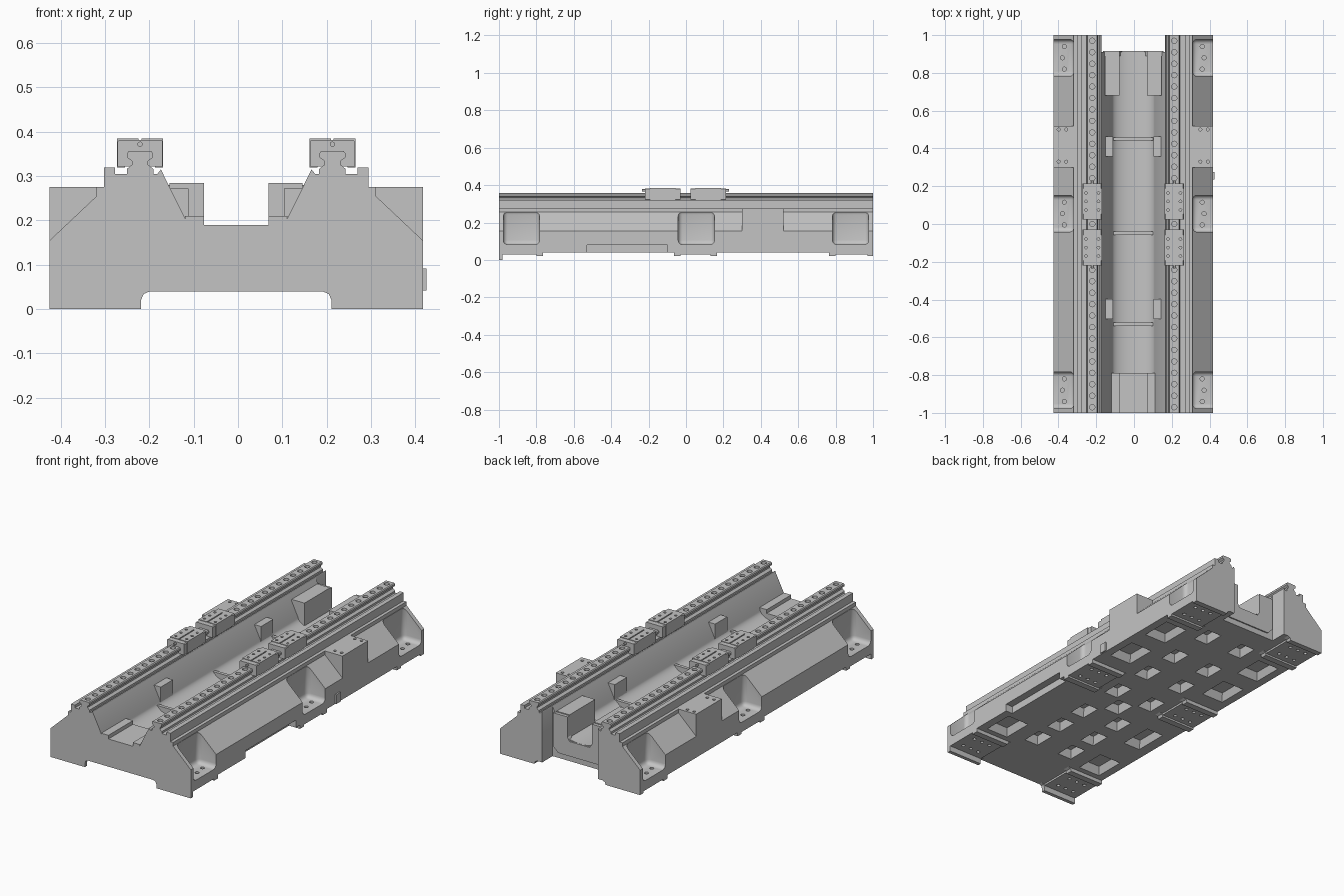
import bpy, bmesh, math
from mathutils import Matrix

CX = -0.004      # centre line of the casting
RAIL = 0.217     # rail offset from the centre line
SIDES = (-1, 1)
POCKETS = (-0.88, 0.055, 0.88)

cube = bpy.data.objects.get("Cube")
if cube:
    bpy.data.objects.remove(cube)

mat = bpy.data.materials.new("machine_grey")
mat.use_nodes = True
GREY = (0.55, 0.55, 0.55, 1)
mat.diffuse_color = GREY
mat.node_tree.nodes["Principled BSDF"].inputs["Base Color"].default_value = GREY


def sym(half):
    """Close a half profile by mirroring it."""
    return half + [(-x, z) for x, z in reversed(half)]


def shift(pts, dx):
    return [(x + dx, z) for x, z in pts]


def prism(bm, pts, y0, y1, s=1):
    """Extrude an x-z profile along y with outward normals; s = -1 mirrors it."""
    pts = [(CX + s * x, z) for x, z in pts]
    n = len(pts)
    area = sum(pts[i - 1][0] * pts[i][1] - pts[i][0] * pts[i - 1][1] for i in range(n))
    if area < 0:
        pts.reverse()
    a = [bm.verts.new((x, y0, z)) for x, z in pts]
    b = [bm.verts.new((x, y1, z)) for x, z in pts]
    faces = [bm.faces.new(a), bm.faces.new(b[::-1])]
    for i in range(n):
        j = (i + 1) % n
        faces.append(bm.faces.new((a[i], b[i], b[j], a[j])))
    return faces


def block(bm, x0, x1, y0, y1, z0, z1, s=1, bevel=0):
    faces = prism(bm, [(x0, z0), (x1, z0), (x1, z1), (x0, z1)], y0, y1, s)
    if bevel:
        edges = list({e for f in faces for e in f.edges})
        bmesh.ops.bevel(bm, geom=edges, offset=bevel, segments=4, profile=0.5, affect='EDGES')


def drum(bm, x, y, z0, z1, r, s=1, n=14):
    m = Matrix.Translation((CX + s * x, y, (z0 + z1) / 2))
    bmesh.ops.create_cone(bm, cap_ends=True, segments=n, radius1=r, radius2=r,
                          depth=z1 - z0, matrix=m)


def taper(bm, x, y, w, d, z0, z1, s=1):
    """Rectangular recess narrowing upwards."""
    low = [(-w, -d), (w, -d), (w, d), (-w, d)]
    a = [bm.verts.new((CX + s * x + u, y + v, z0)) for u, v in low]
    b = [bm.verts.new((CX + s * x + u * .72, y + v * .72, z1)) for u, v in low]
    bm.faces.new(a[::-1])
    bm.faces.new(b)
    for i in range(4):
        j = (i + 1) % 4
        bm.faces.new((a[i], a[j], b[j], b[i]))


def finish(bm, name):
    me = bpy.data.meshes.new(name)
    bm.to_mesh(me)
    bm.free()
    me.materials.append(mat)
    ob = bpy.data.objects.new(name, me)
    bpy.context.collection.objects.link(ob)
    return ob


def volume(me):
    bm = bmesh.new()
    bm.from_mesh(me)
    v = bm.calc_volume()
    bm.free()
    return v


def cut(ob, bm):
    """Subtract a helper mesh and bake the result, if it is sound."""
    tool = finish(bm, "cutter")
    tool.hide_render = True
    for solver in ('EXACT', 'MANIFOLD'):
        mod = ob.modifiers.new("cut", 'BOOLEAN')
        mod.operation, mod.solver, mod.object = 'DIFFERENCE', solver, tool
        bpy.context.view_layer.update()
        dg = bpy.context.evaluated_depsgraph_get()
        baked = bpy.data.meshes.new_from_object(ob.evaluated_get(dg))
        ob.modifiers.clear()
        if volume(baked) > .5 * volume(ob.data):
            ob.data = baked
            break
    bpy.data.objects.remove(tool)


# Centre of the casting: trough floor with underside recesses
arc = [(.113 * math.cos(t), .2 - .05 * math.sin(t))
       for t in [i * math.pi / 20 for i in range(10)]]
bm = bmesh.new()
prism(bm, sym([(.167, .04), (.167, .309)] + arc), -1, .91)
core = finish(bm, "bed_trough")
bm = bmesh.new()
for s in SIDES:
    for y in (-.64, -.46, -.27, 0, .24, .46, .72):
        taper(bm, .112, y, .045, .06, .03, .085, s)
taper(bm, 0, -.13, .05, .06, .03, .085)
cut(core, bm)

# Flanks of the casting: sloped shoulders, rail seats and back posts
side = [(.167, .04), (.421, .04), (.421, .155), (.315, .255), (.315, .275), (.298, .275),
        (.298, .32), (.274, .32), (.274, .305), (.178, .305), (.17, .315), (.167, .309)]
for s in SIDES:
    bm = bmesh.new()
    prism(bm, side, -1, 1, s)
    flank = finish(bm, "bed_flank")
    # Scooped clamping pockets, underside recesses and side notch
    bm = bmesh.new()
    for y in POCKETS:
        block(bm, .312, .55, y - .097, y + .097, .082, .266, s, .024)
    for y in (-.65, .34, .62):
        taper(bm, .31, y, .07, .09, .03, .08, s)
    if s > 0:
        block(bm, .38, .5, -.53, -.1, 0, .08)
    else:
        taper(bm, .31, -.3, .055, .1, .03, .08, s)
    cut(flank, bm)
    # Bolt holes in the pocket floors
    bm = bmesh.new()
    for y in POCKETS:
        for x, dy in ((.365, -.06), (.365, .06), (.375, 0)):
            drum(bm, x, y + dy, .068, .1, .011, s)
    cut(flank, bm)

# Flank mounting blocks
for s in SIDES:
    bm = bmesh.new()
    prism(bm, [(.314, .25), (.421, .155), (.421, .275), (.314, .275)], .3, .52, s)
    ob = finish(bm, "flank_block")
    bm = bmesh.new()
    for x in (.355, .395):
        for y in (.33, .5):
            drum(bm, x, y, .262, .3, .008, s)
    cut(ob, bm)

# Feet: end walls, pads and ridges
foot = [(.215, 0), (.421, 0), (.421, .045), (.195, .045), (.195, .04), (.209, .034), (.215, .02)]
ridge = [(x, max(z, .02)) for x, z in foot[:-1]]
bm = bmesh.new()
for s in SIDES:
    prism(bm, foot, -1, -.98, s)
    prism(bm, ridge, .97, 1, s)
    for y in (-.8, -.065, .13, .765):
        prism(bm, ridge, y, y + .035, s)
    for y0, y1 in ((-.98, -.8), (-.03, .13), (.8, .97)):
        block(bm, .215, .421, y0, y1, .03, .045, s)
feet = finish(bm, "feet")
bm = bmesh.new()
for s in SIDES:
    for y in (-.89, .05, .885):
        for x in (.27, .32, .37):
            for dy in (-.045, .045):
                drum(bm, x, y + dy, .01, .04, .009, s)
cut(feet, bm)

# Front sill, trough ribs and back frame
bm = bmesh.new()
prism(bm, sym([(.09, .1), (.116, .21), (.073, .21), (.073, .19)]), -1, -.79)
finish(bm, "front_sill")
bm = bmesh.new()
for y in (-.53, -.05, .45):
    prism(bm, sym([(.06, .145), (.105, .188)]), y - .009, y + .009)
finish(bm, "trough_ribs")
bm = bmesh.new()
prism(bm, sym([(.13, .07), (.16, .1), (.16, .28), (.073, .28), (.073, .17), (.06, .15)]), .89, .917)
finish(bm, "back_frame")

# Blocks standing on the trough walls
bm = bmesh.new()
for s in SIDES:
    block(bm, .073, .15, .68, .9, .16, .285, s)
    for y in (.41, -.45):
        block(bm, .108, .148, y - .052, y + .052, .19, .272, s)
finish(bm, "trough_blocks")

# Small cover on one flank
bm = bmesh.new()
block(bm, .415, .429, .235, .275, .042, .092)
finish(bm, "side_cover")

# Guide rails with counterbored holes
rail = [(.03, .303), (.03, .316), (.018, .326), (.018, .334), (.029, .342), (.029, .352), (.025, .357)]
for s in SIDES:
    bm = bmesh.new()
    prism(bm, shift(sym(rail), RAIL), -1, 1, s)
    ob = finish(bm, "guide_rail")
    bm = bmesh.new()
    for i in range(33):
        drum(bm, RAIL, -.97 + i * 1.94 / 32, .34, .37, .014, s)
    cut(ob, bm)

# Carriages: saddle body, screw holes, end caps and grease nipples
saddle = sym([(.052, .32), (.052, .385), (.003, .385), (.003, .381)])
saddle += [(-.034, .32), (-.034, .345), (.034, .345), (.034, .32)]
cap = sym([(.034, .322), (.051, .322), (.051, .378), (.047, .382)])
for s in SIDES:
    for y, out in ((-.125, -1), (.12, 1)):
        bm = bmesh.new()
        prism(bm, shift(saddle, RAIL), y - .068, y + .068, s)
        body = finish(bm, "carriage_body")
        bm = bmesh.new()
        for dx in (-.033, .033):
            for dy in (-.045, 0, .045):
                drum(bm, RAIL + dx, y + dy, .37, .4, .007, s)
        cut(body, bm)
        bm = bmesh.new()
        for e in SIDES:
            prism(bm, shift(cap, RAIL), *sorted((y + e * .066, y + e * .095)), s)
        m = Matrix.Translation((CX + s * RAIL, y + out * .1, .372)) @ Matrix.Rotation(math.pi / 2, 4, 'X')
        bmesh.ops.create_cone(bm, cap_ends=True, segments=12, radius1=.006, radius2=.006,
                              depth=.02, matrix=m)
        finish(bm, "carriage_end_caps")

# Crisp edges with smooth curved surfaces
bpy.ops.object.select_all(action='DESELECT')
for ob in bpy.context.scene.objects:
    if ob.type == 'MESH':
        ob.select_set(True)
        bpy.context.view_layer.objects.active = ob
bpy.ops.object.shade_smooth_by_angle(angle=math.radians(30))
